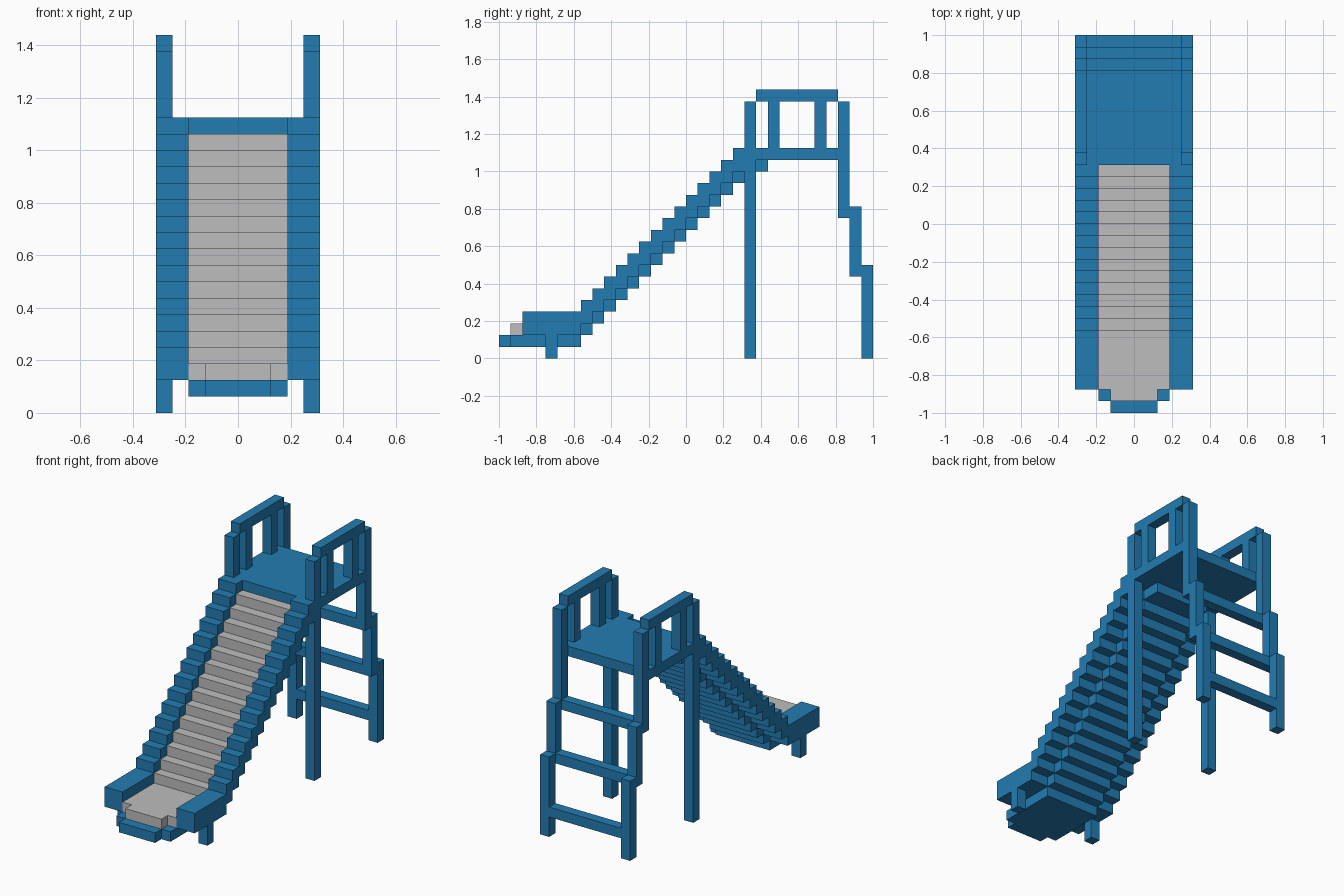
import bpy
import bmesh

U = 1 / 16  # one block of the grid

if "Cube" in bpy.data.objects:
    bpy.data.objects.remove(bpy.data.objects["Cube"], do_unlink=True)


def material(name, rgb):
    m = bpy.data.materials.new(name)
    m.use_nodes = True
    m.diffuse_color = (*rgb, 1)
    m.node_tree.nodes["Principled BSDF"].inputs["Base Color"].default_value = (*rgb, 1)
    return m


BLUE = material("blue", (0.016, 0.202, 0.445))
GREY = material("light grey", (0.51, 0.51, 0.52))


def prism(name, outline, lo, hi, axis, mat):
    """Extrude an outline along x (outline in y, z) or along z (outline in x, y)."""
    bm = bmesh.new()
    place = (lambda a, b, c: (c, a, b)) if axis == "x" else (lambda a, b, c: (a, b, c))
    face = bm.faces.new([bm.verts.new([v * U for v in place(a, b, lo)]) for a, b in outline])
    ext = bmesh.ops.extrude_face_region(bm, geom=[face])
    verts = [g for g in ext["geom"] if isinstance(g, bmesh.types.BMVert)]
    bmesh.ops.translate(bm, verts=verts, vec=[v * U for v in place(0, 0, hi - lo)])
    bmesh.ops.recalc_face_normals(bm, faces=bm.faces)
    mesh = bpy.data.meshes.new(name)
    bm.to_mesh(mesh)
    bm.free()
    mesh.materials.append(mat)
    obj = bpy.data.objects.new(name, mesh)
    bpy.context.scene.collection.objects.link(obj)
    return obj


def box(name, x, y, z, mat=BLUE):
    outline = [(y[0], z[0]), (y[1], z[0]), (y[1], z[1]), (y[0], z[1])]
    return prism(name, outline, x[0], x[1], "x", mat)


def stairs(start, z, end):
    """Stepped line: flat from start to y = -9, then one block up per block back."""
    pts = [(start, z), (-9, z)]
    for y in range(-9, end):
        z += 1
        pts += [(y, z), (y + 1, z)]
    return [p for i, p in enumerate(pts) if i == 0 or p != pts[i - 1]]


def ribbon(start, z, height, end):
    low = stairs(start, z, end)
    return low + [(y, h + height) for y, h in reversed(low)]


# Slide bed: grey sliding surface over a blue underside
prism("slide_surface", ribbon(-14, 2, 1, 5), -3, 3, "x", GREY)
box("slide_surface_tip", (-2, 2), (-15, -14), (2, 3), GREY)
prism("slide_underside", ribbon(-14, 1, 1, 5), -3, 3, "x", BLUE)
prism("slide_nose", [(-3, -14), (-3, -15), (-2, -15), (-2, -16),
                     (2, -16), (2, -15), (3, -15), (3, -14)], 1, 2, "z", BLUE)

# Platform and the beam joining it to the slide
box("platform", (-5, 5), (5, 13), (17, 18))
box("platform_beam", (-3, 3), (5, 7), (16, 17))

# Parts repeated on both sides
for side, s in (("left", 1), ("right", -1)):
    post_x = sorted((4 * s, 5 * s))
    rail_x = sorted((3 * s, 5 * s))
    prism(f"slide_rail_{side}", ribbon(-14, 2, 2, 5), *rail_x, "x", BLUE)
    box(f"slide_foot_{side}", post_x, (-12, -11), (0, 2))
    box(f"front_post_{side}", post_x, (5, 6), (0, 22))
    box(f"handrail_{side}", post_x, (6, 13), (22, 23))
    for i, y in enumerate((7, 11)):
        box(f"baluster_{side}_{i + 1}", post_x, (y, y + 1), (18, 22))
    for i, (y, lo, hi) in enumerate(((15, 0, 8), (14, 7, 13), (13, 12, 22))):
        box(f"ladder_post_{side}_{i + 1}", post_x, (y, y + 1), (lo, hi))

# Ladder rungs
for i, (y, z) in enumerate(((15, 2), (14, 7), (13, 12))):
    box(f"ladder_rung_{i + 1}", (-4, 4), (y, y + 1), (z, z + 1))
